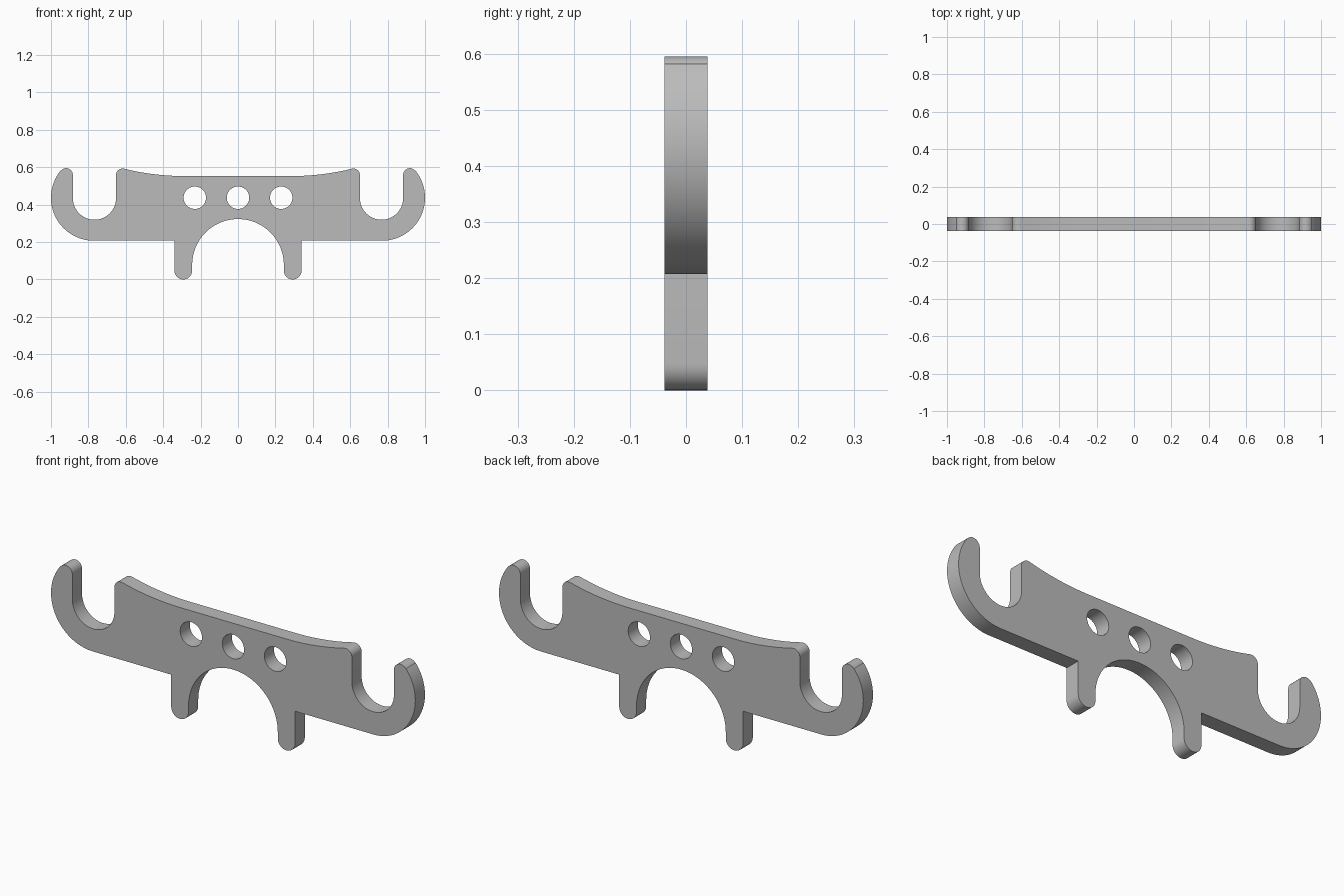
import bpy, bmesh
from math import cos, sin, radians
from mathutils import Matrix, Vector

THICKNESS = 0.076

if "Cube" in bpy.data.objects:
    bpy.data.objects.remove(bpy.data.objects["Cube"], do_unlink=True)


def arc(cx, cz, r, start, end, steps):
    """Points along an arc, angles in degrees."""
    angles = [radians(start + (end - start) * i / steps) for i in range(steps + 1)]
    return [(cx + r * cos(a), cz + r * sin(a)) for a in angles]


# Right half of the outline, from the top edge round to the crown of the arch
half = arc(0.29, 1.873, 1.32, 270, 284, 10)          # dished top edge
half += arc(0.617, 0.558, 0.035, 104, 0, 10)         # shoulder
half += arc(0.7675, 0.435, 0.1155, 180, 360, 32)     # hook throat
half += arc(0.919, 0.559, 0.036, 180, 40, 14)        # hook tip
half += arc(0.77, 0.437, 0.23, 39, -90, 32)          # hook outside
half += [(0.34, 0.207)]                              # underside
half += arc(0.2925, 0.0475, 0.0475, 0, -180, 18)     # foot
half += arc(0, 0.078, 0.245, 0, 90, 24)              # arch

outline = half + [(-x, z) for x, z in reversed(half[:-1])]
holes = [arc(x, 0.437, 0.06, 0, 360, 40)[:-1] for x in (-0.231, 0, 0.231)]

# Fill the outline around the holes, then give it thickness
bm = bmesh.new()
for loop in [outline] + holes:
    verts = [bm.verts.new((x, -THICKNESS / 2, z)) for x, z in loop]
    for a, b in zip(verts, verts[1:] + verts[:1]):
        bm.edges.new((a, b))
bmesh.ops.triangle_fill(bm, use_beauty=True, edges=bm.edges[:], normal=Vector((0, -1, 0)))
side = bmesh.ops.extrude_face_region(bm, geom=bm.faces[:], use_keep_orig=True)
moved = [v for v in side["geom"] if isinstance(v, bmesh.types.BMVert)]
bmesh.ops.translate(bm, verts=moved, vec=(0, THICKNESS, 0))
bmesh.ops.recalc_face_normals(bm, faces=bm.faces[:])

mesh = bpy.data.meshes.new("bracket_plate")
bm.to_mesh(mesh)
bm.free()
plate = bpy.data.objects.new("bracket_plate", mesh)
bpy.context.collection.objects.link(plate)

# Plain grey finish
grey = bpy.data.materials.new("plain grey")
grey.use_nodes = True
colour = (0.5, 0.5, 0.5, 1)
grey.diffuse_color = colour
grey.node_tree.nodes["Principled BSDF"].inputs["Base Color"].default_value = colour
mesh.materials.append(grey)

bpy.ops.object.select_all(action="DESELECT")
plate.select_set(True)
bpy.context.view_layer.objects.active = plate
bpy.ops.object.shade_smooth_by_angle(angle=radians(30))
